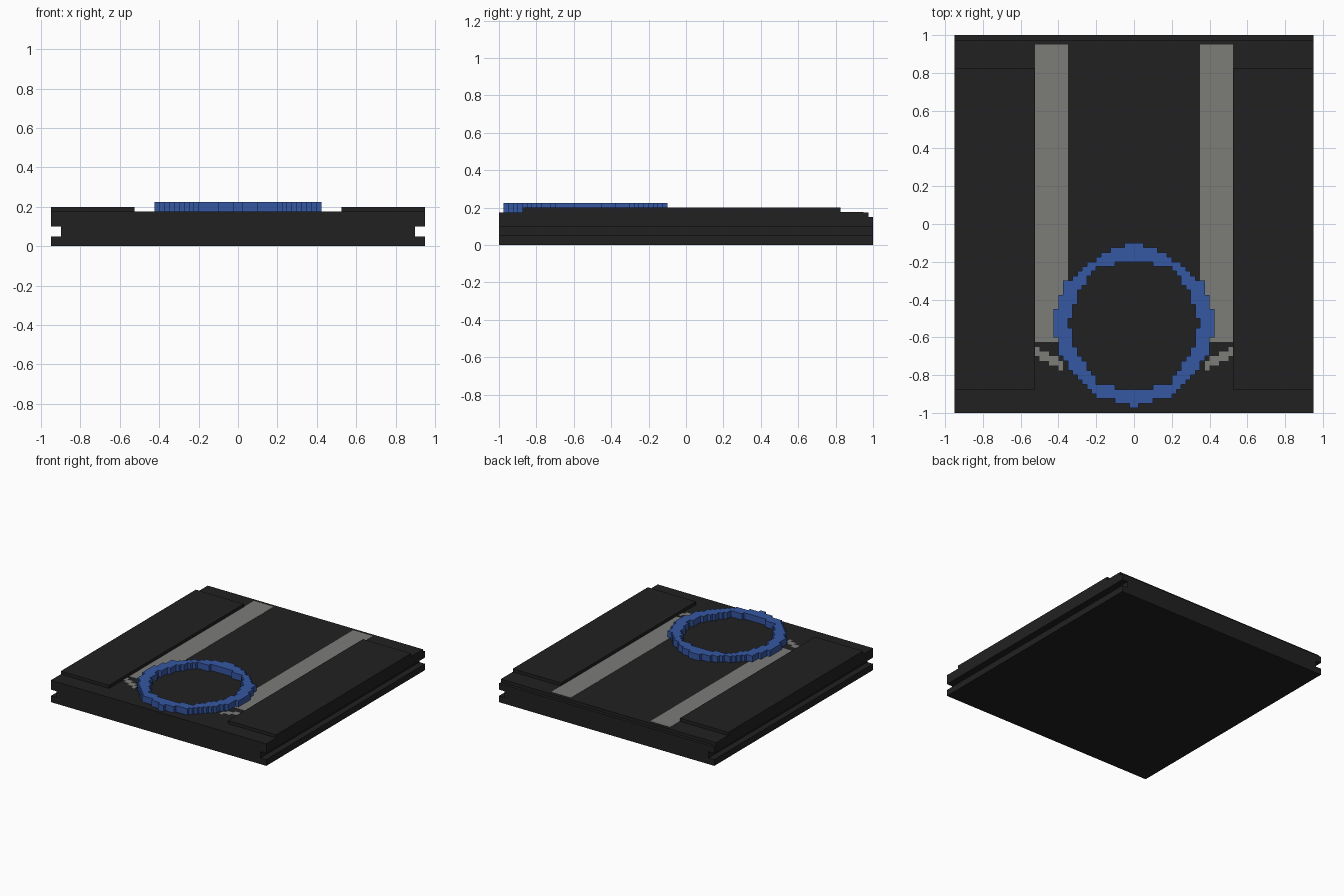
import bpy, bmesh

if "Cube" in bpy.data.objects:
    bpy.data.objects.remove(bpy.data.objects["Cube"])

U = 0.025  # step size of the blocky grid


def material(name, rgb):
    m = bpy.data.materials.new(name)
    m.diffuse_color = (*rgb, 1)
    m.use_nodes = True
    m.node_tree.nodes["Principled BSDF"].inputs["Base Color"].default_value = m.diffuse_color
    return m


BLACK = material("black", (0.0152, 0.0152, 0.0152))
GREY = material("grey", (0.2, 0.205, 0.19))
BLUE = material("blue", (0.036, 0.095, 0.36))


def prism(name, loops, vec, mat):
    """Fill closed outlines (the later ones are holes) and extrude them along vec."""
    bm = bmesh.new()
    edges = []
    for pts in loops:
        vs = [bm.verts.new(p) for p in pts]
        edges += [bm.edges.new((a, b)) for a, b in zip(vs, vs[1:] + vs[:1])]
    bmesh.ops.triangle_fill(bm, edges=edges, use_beauty=True)
    top = bmesh.ops.extrude_face_region(bm, geom=bm.faces[:], use_keep_orig=True)
    bmesh.ops.translate(bm, vec=vec, verts=[v for v in top["geom"] if isinstance(v, bmesh.types.BMVert)])
    bmesh.ops.dissolve_limit(bm, angle_limit=0.01, verts=bm.verts[:], edges=bm.edges[:])
    bmesh.ops.recalc_face_normals(bm, faces=bm.faces[:])
    me = bpy.data.meshes.new(name)
    bm.to_mesh(me)
    bm.free()
    me.materials.append(mat)
    ob = bpy.data.objects.new(name, me)
    bpy.context.collection.objects.link(ob)
    return ob


def plate(name, x0, x1, y0, y1, z0, z1, mat):
    return prism(name, [[(x0, y0, z0), (x1, y0, z0), (x1, y1, z0), (x0, y1, z0)]], (0, 0, z1 - z0), mat)


def mirror_x(ob):
    ob.modifiers.new("mirror", 'MIRROR').use_axis[0] = True
    return ob


def stepped_outline(steps, end, z):
    """Mirrored staircase outline from (start y, half width) pairs in grid steps."""
    side = []
    for (y, w), (y2, _) in zip(steps, steps[1:] + [(end, 0)]):
        side += [(w * U, -y * U, z), (w * U, -y2 * U, z)]
    return side + [(-x, y, z) for x, y, z in reversed(side)]


# Base slab with a groove along each side
half = [(0.95, 0), (0.95, 0.05), (0.90, 0.05), (0.90, 0.10), (0.95, 0.10), (0.95, 0.15)]
section = half + [(-x, z) for x, z in reversed(half)]
prism("base_slab", [[(x, -1, z) for x, z in section]], (0, 2, 0), BLACK)

# Deck, stopping one step short of the back edge
plate("deck", -0.95, 0.95, -1, 0.975, 0.15, 0.175, BLACK)

# Raised side panels
mirror_x(plate("side_panel", 0.525, 0.95, -0.875, 0.825, 0.175, 0.20, BLACK))

# Painted grey stripes
PAINT = 0.1765
mirror_x(plate("stripe", 0.35, 0.525, -0.625, 0.95, 0.175, PAINT, GREY))

# Painted stepped marks beside the ring
mark = [(0.525, -0.65), (0.50, -0.65), (0.50, -0.675), (0.45, -0.675), (0.45, -0.70), (0.40, -0.70),
        (0.40, -0.725), (0.375, -0.725), (0.375, -0.775), (0.40, -0.775), (0.40, -0.75), (0.45, -0.75),
        (0.45, -0.725), (0.50, -0.725), (0.50, -0.70), (0.525, -0.70)]
mirror_x(prism("corner_mark", [[(x, y, 0.175) for x, y in mark]], (0, 0, PAINT - 0.175), GREY))

# Blue ring with stepped outer and inner edges
outer = [(4, 2), (5, 5), (6, 7), (7, 8), (8, 10), (9, 11), (10, 12), (11, 13), (12, 15), (15, 16),
         (18, 17), (24, 16), (28, 15), (29, 14), (31, 13), (32, 12), (33, 11), (34, 10), (35, 9),
         (36, 8), (37, 4), (38, 1)]
inner = [(8, 4), (9, 8), (10, 9), (11, 10), (13, 11), (14, 12), (17, 13), (20, 14), (22, 13),
         (26, 12), (28, 11), (29, 10), (31, 9), (32, 8), (34, 4)]
prism("ring", [stepped_outline(outer, 39, 0.175), stepped_outline(inner, 35, 0.175)], (0, 0, 0.05), BLUE)
